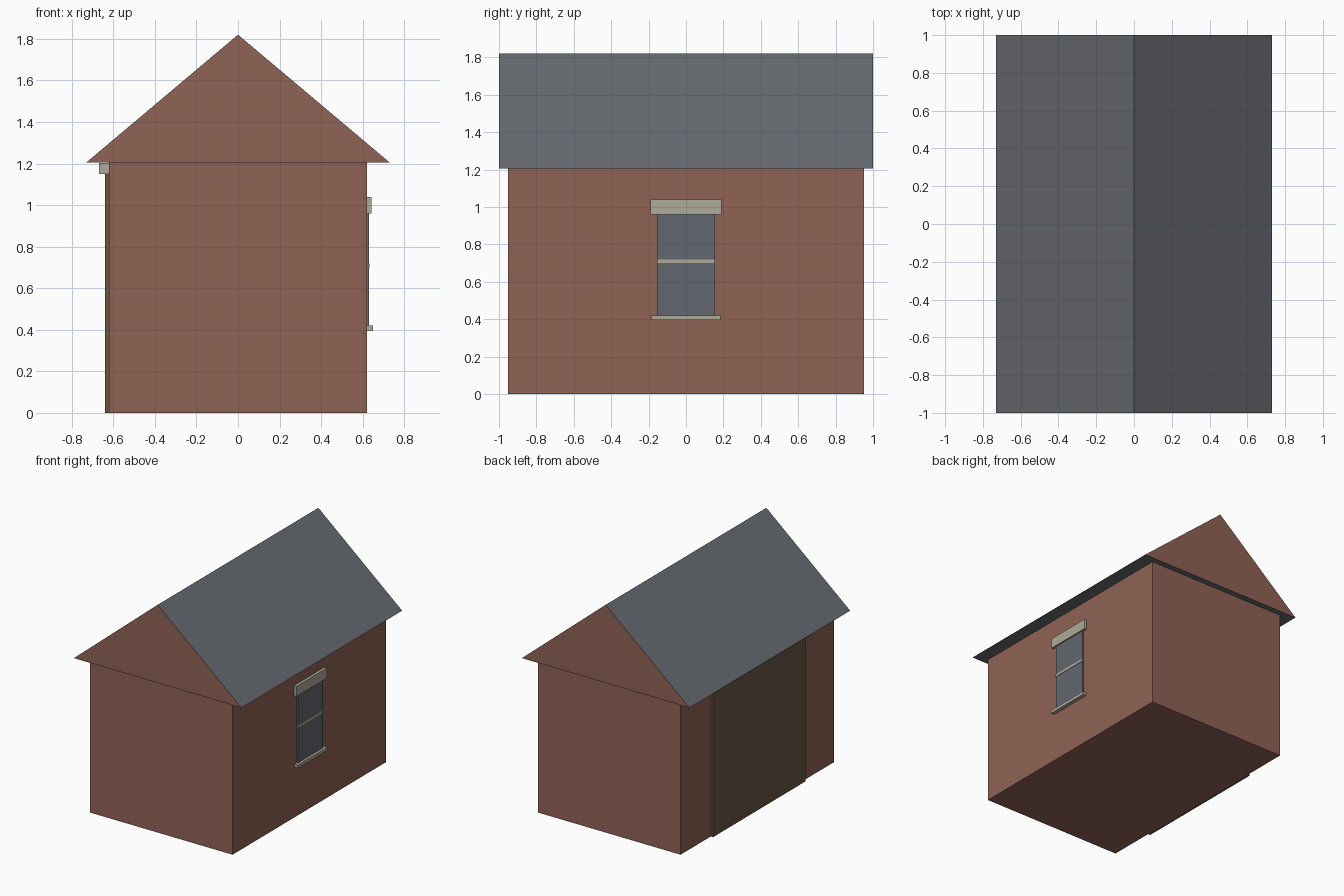
import bpy
import bmesh

cube = bpy.data.objects.get("Cube")
if cube:
    bpy.data.objects.remove(cube, do_unlink=True)


def material(name, rgb):
    m = bpy.data.materials.new(name)
    m.use_nodes = True
    m.diffuse_color = (*rgb, 1)
    m.node_tree.nodes["Principled BSDF"].inputs["Base Color"].default_value = (*rgb, 1)
    return m


brick = material("brick", (0.28, 0.123, 0.09))
slate = material("slate", (0.135, 0.145, 0.16))
glass = material("glass", (0.125, 0.135, 0.16))
stone = material("stone", (0.42, 0.40, 0.33))
door_wood = material("door_wood", (0.14, 0.095, 0.055))


def finish(name, bm, mats):
    bmesh.ops.recalc_face_normals(bm, faces=bm.faces)
    mesh = bpy.data.meshes.new(name)
    bm.to_mesh(mesh)
    bm.free()
    for m in mats:
        mesh.materials.append(m)
    ob = bpy.data.objects.new(name, mesh)
    bpy.context.collection.objects.link(ob)
    return ob


def box(name, x, y, z, mat):
    """Box from (low, high) ranges on each axis."""
    bm = bmesh.new()
    bmesh.ops.create_cube(bm, size=1)
    for v in bm.verts:
        for i, (lo, hi) in enumerate((x, y, z)):
            v.co[i] = hi if v.co[i] > 0 else lo
    return finish(name, bm, [mat])


# Walls
WALL, EAVE = 0.62, 1.205
box("walls", (-WALL, WALL), (-0.953, 0.953), (0, EAVE), brick)

# Gabled roof: a triangle extruded along y, with brick gable ends
bm = bmesh.new()
tri = bm.faces.new([bm.verts.new(p) for p in
                    ((-0.73, -1, EAVE), (0.73, -1, EAVE), (0, -1, 1.82))])
ext = bmesh.ops.extrude_face_region(bm, geom=[tri])
bmesh.ops.translate(bm, vec=(0, 2, 0),
                    verts=[g for g in ext["geom"] if isinstance(g, bmesh.types.BMVert)])
if not tri.is_valid or len(bm.faces) < 5:
    bmesh.ops.holes_fill(bm, edges=bm.edges)
bm.normal_update()
for f in bm.faces:
    f.material_index = 1 if abs(f.normal.y) > 0.9 else 0
finish("roof", bm, [slate, brick])

# Window on the +x wall
box("window_glass", (WALL, 0.63), (-0.155, 0.155), (0.42, 0.96), glass)
box("window_bar", (WALL, 0.634), (-0.155, 0.155), (0.70, 0.72), stone)
box("window_lintel", (WALL, 0.642), (-0.19, 0.19), (0.96, 1.04), stone)
box("window_sill", (WALL, 0.65), (-0.185, 0.185), (0.395, 0.42), stone)

# Wide door on the -x wall
box("door", (-0.64, -WALL), (-0.575, 0.575), (0, 1.15), door_wood)
box("door_lintel", (-0.668, -WALL), (-0.615, 0.615), (1.15, 1.203), stone)
